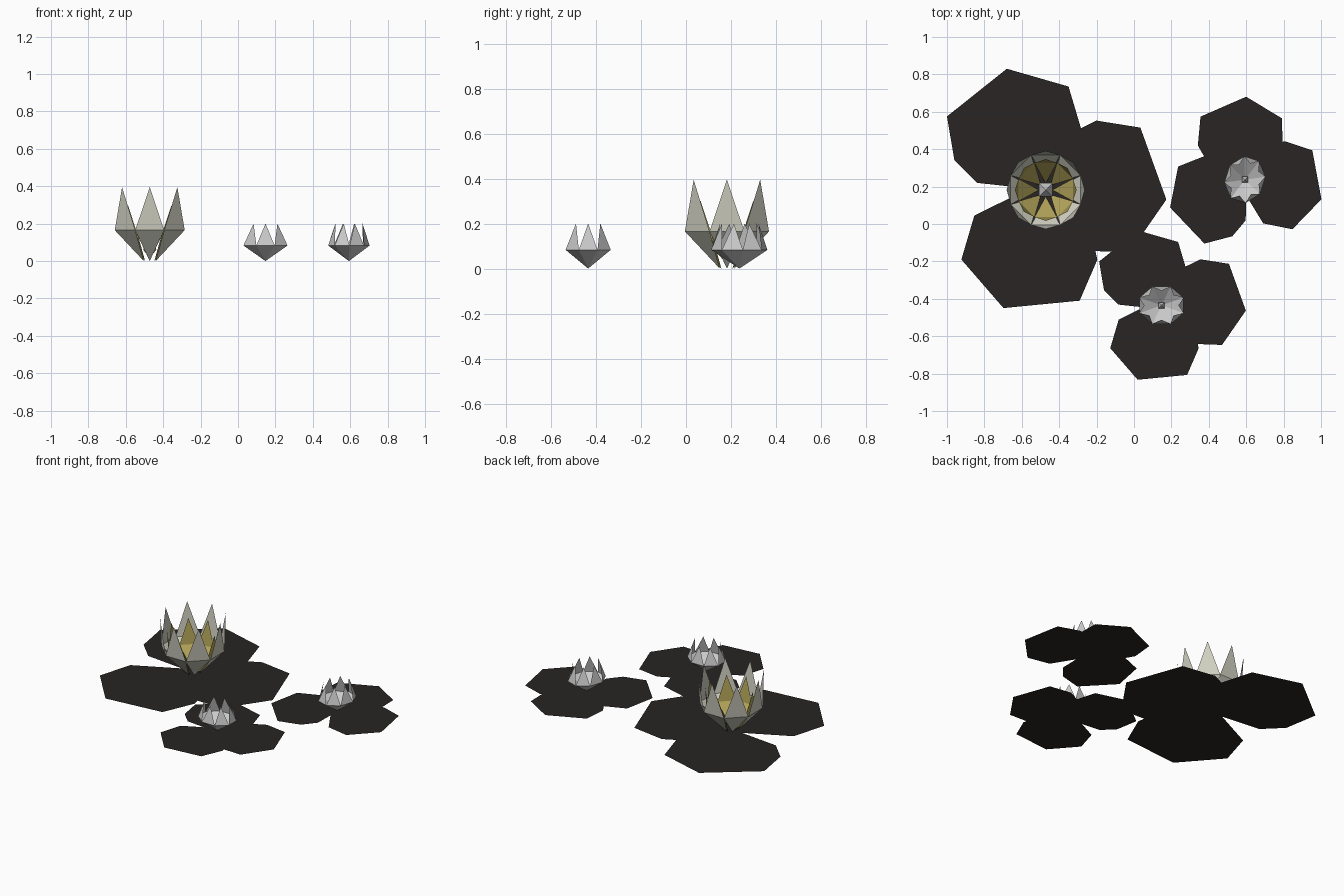
import bpy
from math import cos, sin, tan, pi, radians

if "Cube" in bpy.data.objects:
    bpy.data.objects.remove(bpy.data.objects["Cube"])


def material(name, rgb):
    m = bpy.data.materials.new(name)
    m.diffuse_color = (*rgb, 1)
    m.use_nodes = True
    m.node_tree.nodes["Principled BSDF"].inputs["Base Color"].default_value = m.diffuse_color
    return m


DARK = material("dark_pad", (0.021, 0.018, 0.017))
CREAM = material("cream", (0.62, 0.62, 0.53))
YELLOW = material("yellow", (0.45, 0.37, 0.10))
WHITE = material("white", (0.62, 0.60, 0.61))


def make(name, verts, faces, mat, loc, rot=0, scale=(1, 1, 1)):
    me = bpy.data.meshes.new(name)
    me.from_pydata(verts, [], faces)
    me.materials.append(mat)
    ob = bpy.data.objects.new(name, me)
    ob.location = loc
    ob.rotation_euler.z = radians(rot)
    ob.scale = scale
    bpy.context.collection.objects.link(ob)
    return ob


# Leaf outline, its stem corner at the origin
LEAF = [(0, 0), (-.37, .04), (-.49, .16), (-.53, .395),
        (-.21, .65), (.12, .555), (.19, .32)]


def leaf(name, x, y, rot, s):
    verts = [(px, py, 0) for px, py in reversed(LEAF)]
    make(name, verts, [range(len(verts))], DARK, (x, y, 0), rot, (s, s, 1))


def petals(name, loc, mat, r_mid, z_mid, r_tip, z_tip, r_low, rot=0, sy=1):
    """Ring of eight flat kite petals, neighbours meeting at their widest corners."""
    verts, faces = [], []
    half = r_mid * tan(pi / 8)
    for i in range(8):
        a = i * pi / 4
        for r, t, z in ((r_low, 0, 0), (r_mid, half, z_mid),
                        (r_tip, 0, z_tip), (r_mid, -half, z_mid)):
            verts.append((r * cos(a) - t * sin(a), r * sin(a) + t * cos(a), z))
        k = 4 * i
        faces += [(k, k + 3, k + 1), (k + 3, k + 2, k + 1)]
    make(name, verts, faces, mat, loc, rot, (1, sy, 1))


def pistil(name, loc, mat, h, z0, z1, z2):
    """Small four-sided spike in the middle of a flower."""
    verts = [(0, 0, z0), (h, h, z1), (-h, h, z1), (-h, -h, z1), (h, -h, z1), (0, 0, z2)]
    faces = []
    for i in range(4):
        a, b = 1 + i, 1 + (i + 1) % 4
        faces += [(0, b, a), (5, a, b)]
    make(name, verts, faces, mat, loc)


# Lily pads: three clusters of three
for i, (x, y, rot, s) in enumerate([
        (-.47, .18, 0, 1), (-.51, .14, -108.7, 1), (-.52, .21, 147, 1),
        (.158, -.457, 0, .65), (.154, -.457, -108.7, .65), (.135, -.404, 147, .65),
        (.622, .237, -15, .65), (.565, .21, -118, .65), (.602, .261, 95, .65)]):
    leaf(f"lily_pad_{i + 1}", x, y, rot, s)

# Large open flower
big = (-.472, .182, 0)
petals("large_outer_petals", big, CREAM, .187, .165, .209, .395, .045)
petals("large_inner_petals", big, YELLOW, .145, .127, .165, .30, .035)
pistil("large_pistil", big, WHITE, .036, .02, .06, .12)

# Small closed flowers
for n, loc, rot in (("front", (.147, -.435, 0), 0), ("right", (.593, .237, 0), 72)):
    petals(f"{n}_small_petals", loc, WHITE, .118, .083, .09, .20, 0, rot, .85)
    pistil(f"{n}_small_pistil", loc, WHITE, .016, .01, .035, .07)
